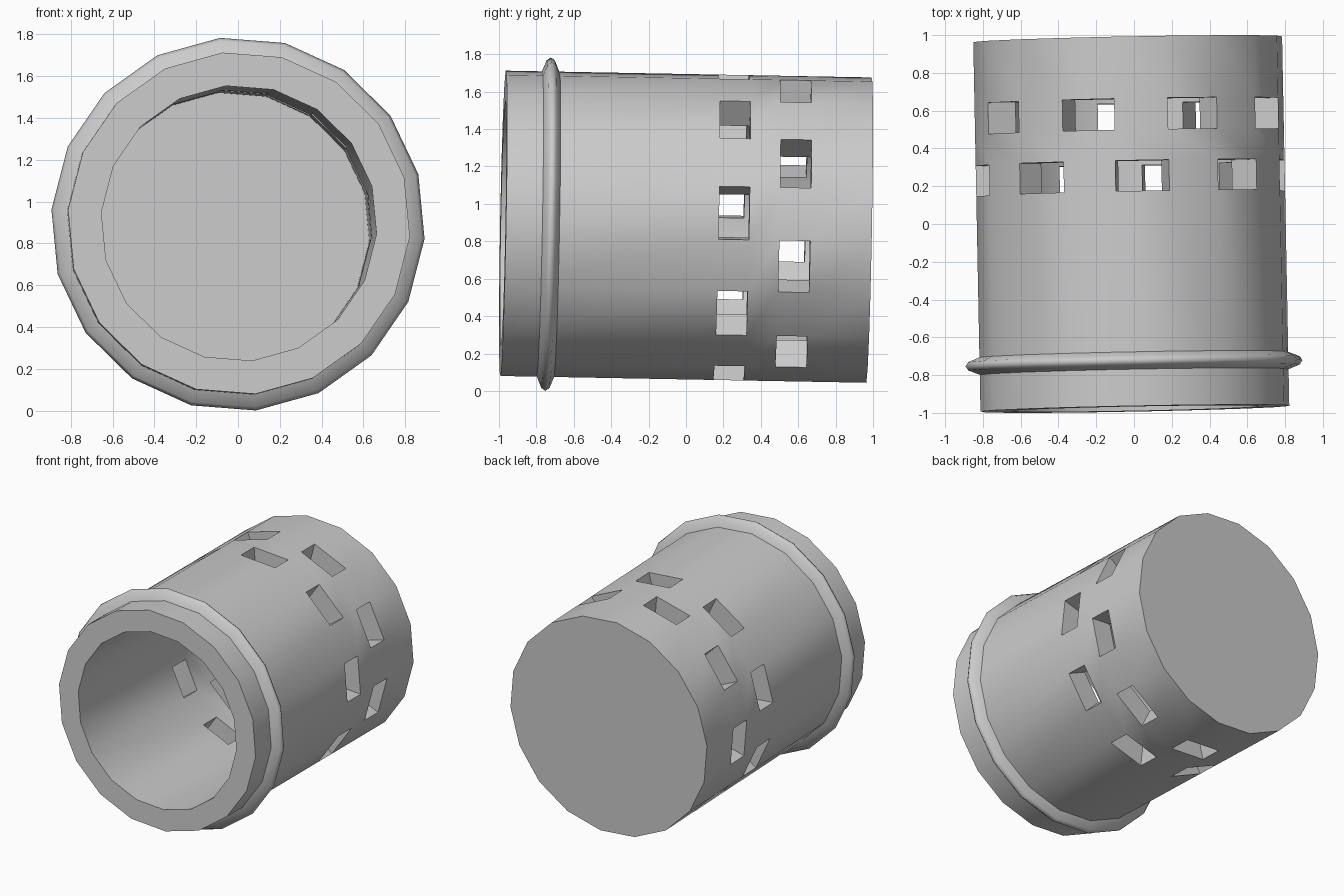
import bpy, bmesh, math
from mathutils import Matrix

cube = bpy.data.objects.get("Cube")
if cube:
    bpy.data.objects.remove(cube, do_unlink=True)

SIDES = 18
TURN = math.radians(-4.5)
OUTER, INNER = 0.82, 0.66

# Slightly tilted frame: the long axis runs along local y
TILT_X, TILT_Z = 0.0195, 0.0185
FRAME = Matrix(((1, -TILT_X, 0, -0.0144),
                (TILT_X, 1, TILT_Z, 0),
                (0, -TILT_Z, 1, 0.878),
                (0, 0, 0, 1)))

grey = bpy.data.materials.new("grey")
grey.use_nodes = True
colour = (0.6, 0.6, 0.6, 1)
grey.diffuse_color = colour
grey.node_tree.nodes["Principled BSDF"].inputs["Base Color"].default_value = colour


def add_ring(bm, radius, along):
    angles = [TURN + math.tau * i / SIDES for i in range(SIDES)]
    return [bm.verts.new((radius * math.cos(a), along, radius * math.sin(a))) for a in angles]


def bridge(bm, a, b, skip=lambda i: False):
    for i in range(SIDES):
        if not skip(i):
            j = (i + 1) % SIDES
            bm.faces.new((a[i], a[j], b[j], b[i]))


def finish(bm, name, angle):
    bmesh.ops.recalc_face_normals(bm, faces=bm.faces)
    bm.transform(FRAME)
    mesh = bpy.data.meshes.new(name)
    bm.to_mesh(mesh)
    bm.free()
    mesh.materials.append(grey)
    obj = bpy.data.objects.new(name, mesh)
    bpy.context.collection.objects.link(obj)
    bpy.ops.object.select_all(action='DESELECT')
    obj.select_set(True)
    bpy.context.view_layer.objects.active = obj
    bpy.ops.object.shade_smooth_by_angle(angle=math.radians(angle))


# Cup body: thick wall, closed at the back, with two staggered rows of slots
bm = bmesh.new()
stations = [-0.978, 0.16, 0.322, 0.485, 0.65]
outer = [add_ring(bm, OUTER, t) for t in stations + [0.978]]
inner = [add_ring(bm, INNER, t) for t in stations + [0.815]]
slot_rows = {1: 0, 3: 1}     # band index: which alternate sides are open


def is_slot(band, side):
    return band in slot_rows and side % 2 == slot_rows[band]


for wall in (outer, inner):
    for band in range(len(wall) - 1):
        bridge(bm, wall[band], wall[band + 1], lambda i: is_slot(band, i))

# Radial walls of each slot
for band in slot_rows:
    for i in range(SIDES):
        if is_slot(band, i):
            j = (i + 1) % SIDES
            path = [(band, i), (band, j), (band + 1, j), (band + 1, i)]
            for (r, s), (q, u) in zip(path, path[1:] + path[:1]):
                bm.faces.new((outer[r][s], outer[q][u], inner[q][u], inner[r][s]))

bridge(bm, outer[0], inner[0])   # front rim
bm.faces.new(outer[-1])          # back cap
bm.faces.new(inner[-1])          # cup floor
finish(bm, "cup_body", 30)

# Raised collar near the open end
bm = bmesh.new()
profile = [(0.81, -0.05), (0.88, -0.022), (0.895, 0), (0.88, 0.022), (0.81, 0.05)]
rings = [add_ring(bm, r, t - 0.7375) for r, t in profile]
for a, b in zip(rings, rings[1:] + rings[:1]):
    bridge(bm, a, b)
finish(bm, "collar", 80)
